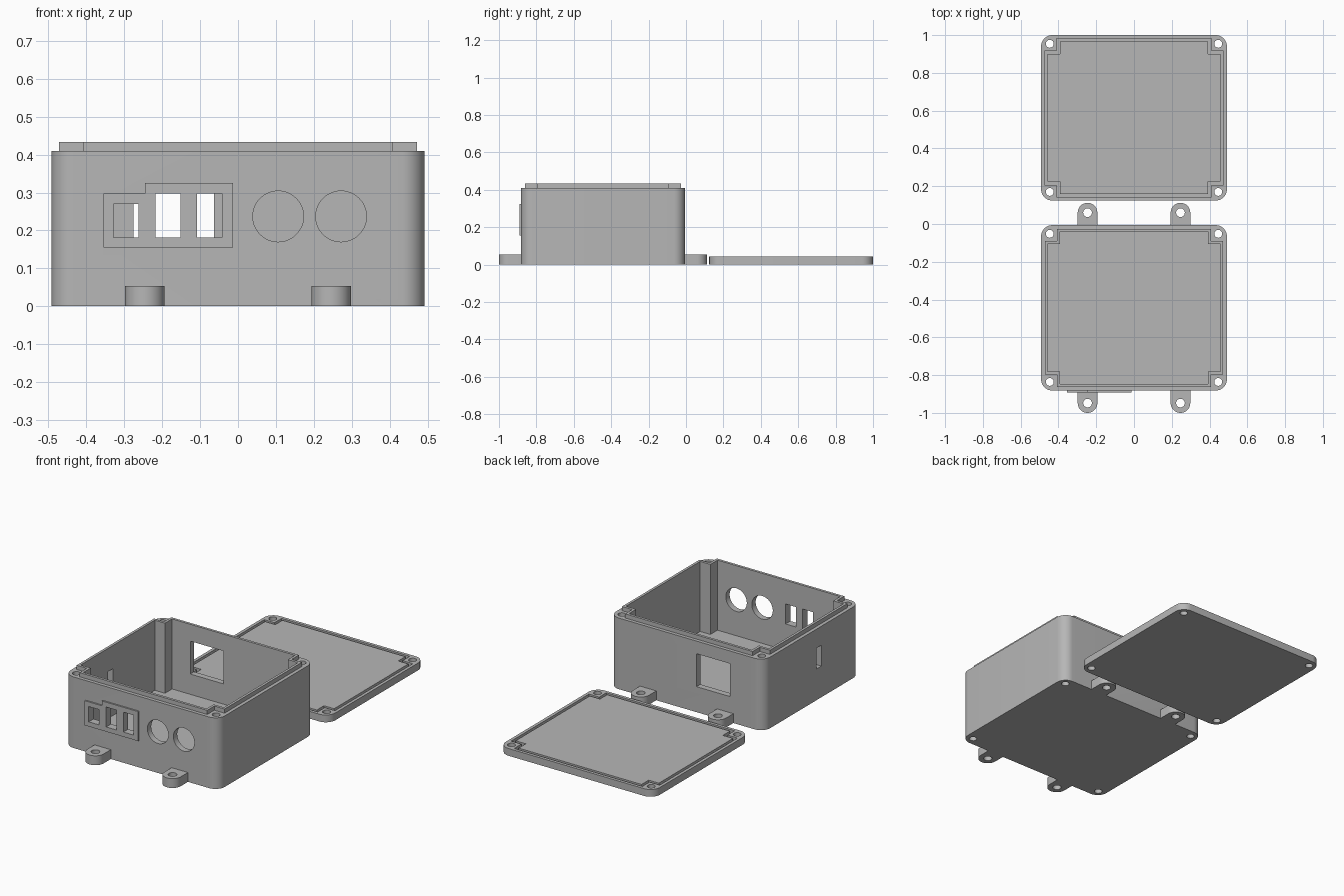
import bpy, bmesh
from math import pi, cos, sin

cube = bpy.data.objects.get("Cube")
if cube:
    bpy.data.objects.remove(cube, do_unlink=True)

# Single plain grey plastic
grey = bpy.data.materials.new("grey_plastic")
grey.use_nodes = True
colour = (0.47, 0.47, 0.47, 1)
grey.diffuse_color = colour
grey.node_tree.nodes["Principled BSDF"].inputs["Base Color"].default_value = colour

# Main dimensions
HX, HY = 0.492, 0.438          # half width and half depth of box and lid
BOX_Y, LID_Y = -0.444, 0.562   # centres along y
BOX_H, LIP_H, LID_H, FLOOR = 0.41, 0.434, 0.042, 0.03
FRONT, BACK = BOX_Y - HY, BOX_Y + HY
WALL = 0.035


def arc(cx, cy, r, a0, a1, n):
    return [(cx + r * cos(a0 + (a1 - a0) * i / n), cy + r * sin(a0 + (a1 - a0) * i / n))
            for i in range(n + 1)]


def circle(cx, cy, r, n=32):
    return arc(cx, cy, r, 0, 2 * pi, n)[:-1]


def rect(x0, x1, y0, y1):
    return [(x0, y0), (x1, y0), (x1, y1), (x0, y1)]


def rounded(cy, r=0.06):
    pts = []
    for k, (sx, sy) in enumerate([(1, 1), (-1, 1), (-1, -1), (1, -1)]):
        pts += arc(sx * (HX - r), cy + sy * (HY - r), r, k * pi / 2, (k + 1) * pi / 2, 10)
    return pts


def notched(cy, inset, notch):
    """Rectangle with a square step left out at each corner."""
    x, y, nx, ny = HX - inset, HY - inset, HX - notch, HY - notch
    quarter = [(x, ny), (nx, ny), (nx, y)]
    pts = []
    for sx, sy in [(1, 1), (-1, 1), (-1, -1), (1, -1)]:
        part = quarter if sx * sy > 0 else quarter[::-1]
        pts += [(sx * px, cy + sy * py) for px, py in part]
    return pts


def prism(name, pts, lo, hi, axis="z"):
    """Extrude a 2D profile between two values along an axis."""
    place = {"z": lambda u, v, w: (u, v, w),
             "y": lambda u, v, w: (u, w, v),
             "x": lambda u, v, w: (w, u, v)}[axis]
    bm = bmesh.new()
    low = [bm.verts.new(place(u, v, lo)) for u, v in pts]
    high = [bm.verts.new(place(u, v, hi)) for u, v in pts]
    bm.faces.new(low)
    bm.faces.new(high)
    for i in range(len(pts)):
        j = (i + 1) % len(pts)
        bm.faces.new((low[i], low[j], high[j], high[i]))
    bmesh.ops.recalc_face_normals(bm, faces=bm.faces)
    mesh = bpy.data.meshes.new(name)
    bm.to_mesh(mesh)
    bm.free()
    mesh.materials.append(grey)
    obj = bpy.data.objects.new(name, mesh)
    bpy.context.collection.objects.link(obj)
    return obj


def activate(obj):
    bpy.ops.object.select_all(action="DESELECT")
    obj.select_set(True)
    bpy.context.view_layer.objects.active = obj


def cut(obj, pts, lo, hi, axis="z"):
    cutter = prism("cutter", pts, lo, hi, axis)
    cutter.hide_render = True
    mod = obj.modifiers.new("cut", "BOOLEAN")
    mod.operation, mod.solver, mod.object = "DIFFERENCE", "EXACT", cutter
    activate(obj)
    bpy.ops.object.modifier_apply(modifier=mod.name)
    bpy.data.objects.remove(cutter, do_unlink=True)


def smooth(obj):
    activate(obj)
    bpy.ops.object.shade_smooth_by_angle(angle=pi / 6)


def screw_holes(obj, cy, top):
    for sx in (-1, 1):
        for sy in (-1, 1):
            cut(obj, circle(sx * (HX - 0.046), cy + sy * (HY - 0.046), 0.021, 24), -0.1, top + 0.1)


# Box body with corner pillars
box = prism("box_body", rounded(BOX_Y), 0, BOX_H)
cut(box, notched(BOX_Y, WALL, 0.1), FLOOR, BOX_H + 0.1)
screw_holes(box, BOX_Y, BOX_H)

# Raised lip around the opening
lip = prism("box_lip", notched(BOX_Y, 0.02, 0.085), BOX_H, LIP_H)
cut(lip, notched(BOX_Y, WALL, 0.1), BOX_H - 0.1, LIP_H + 0.1)

# Stepped port plate on the front wall
plate = prism("port_plate", [(-0.355, 0.155), (-0.013, 0.155), (-0.013, 0.325),
                             (-0.245, 0.325), (-0.245, 0.297), (-0.355, 0.297)],
              FRONT - 0.009, FRONT, "y")

# Port windows through plate and wall
for x0, top in ((-0.329, 0.27), (-0.218, 0.297), (-0.108, 0.297)):
    for part in (box, plate):
        cut(part, rect(x0, x0 + 0.066, 0.182, top), FRONT - 0.05, FRONT + 0.06, "y")

# Round openings in the front wall
for cx in (0.106, 0.272):
    cut(box, circle(cx, 0.237, 0.067, 48), FRONT - 0.05, FRONT + 0.06, "y")

# Square opening in the back wall, narrow slot in the side wall
cut(box, rect(-0.276, -0.063, 0.147, 0.337), BACK - 0.06, BACK + 0.05, "y")
cut(box, rect(-0.531, -0.485, 0.18, 0.3), -HX - 0.05, -HX + 0.06, "x")

# Mounting tabs on the front and back
for side, label in ((-1, "front"), (1, "back")):
    for cx, hand in ((-0.246, "right"), (0.246, "left")):
        cy = BOX_Y + side * (HY + 0.066)
        outline = arc(cx, cy, 0.052, 0, side * pi, 20)
        wall_y = BOX_Y + side * (HY - 0.005)
        outline += [(cx - 0.052, wall_y), (cx + 0.052, wall_y)]
        tab = prism(f"{label}_{hand}_tab", outline, 0, 0.054)
        cut(tab, circle(cx, cy, 0.023, 24), -0.1, 0.2)
        smooth(tab)

# Lid with a groove that matches the lip
lid = prism("lid", rounded(LID_Y), 0, LID_H)
groove = LID_H - 0.024
cut(lid, notched(LID_Y, 0.018, 0.083), groove, LID_H + 0.1)
screw_holes(lid, LID_Y, LID_H)
lid_panel = prism("lid_panel", notched(LID_Y, 0.035, 0.1), groove, LID_H)

for part in (box, lip, plate, lid, lid_panel):
    smooth(part)
